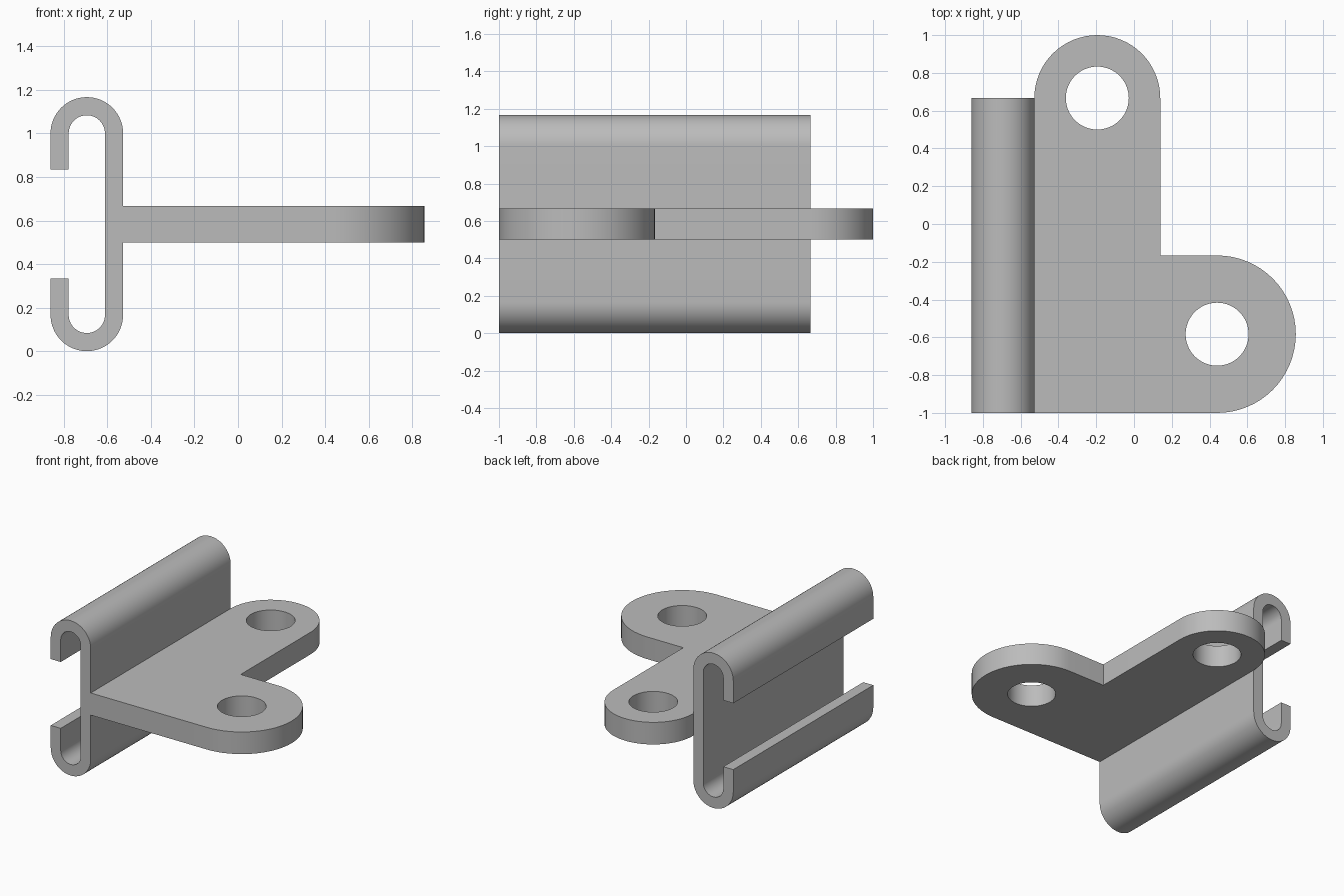
import bpy, bmesh
from math import pi, cos, sin, radians
from mathutils import Vector

cube = bpy.data.objects.get("Cube")
if cube:
    bpy.data.objects.remove(cube)

U = 1 / 12                      # wall thickness of the clip rail
LEFT = -0.861                   # outer face of the clip lips
WALL = LEFT + 4 * U             # rail face that carries the plate

steel = bpy.data.materials.new("grey_metal")
steel.use_nodes = True
steel.diffuse_color = (0.5, 0.5, 0.5, 1)
steel.node_tree.nodes["Principled BSDF"].inputs["Base Color"].default_value = steel.diffuse_color


def arc(cx, cy, r, start, end, steps=32):
    """Points along an arc, angles in degrees."""
    angles = [radians(start + (end - start) * i / steps) for i in range(steps + 1)]
    return [(cx + r * cos(a), cy + r * sin(a)) for a in angles]


def prism(name, outline, place, sweep):
    """Extrude a flat outline; place maps its points into space."""
    bm = bmesh.new()
    face = bm.faces.new([bm.verts.new(place(*p)) for p in outline])
    extruded = bmesh.ops.extrude_face_region(bm, geom=[face])["geom"]
    verts = [v for v in extruded if isinstance(v, bmesh.types.BMVert)]
    bmesh.ops.translate(bm, verts=verts, vec=Vector(sweep))
    bmesh.ops.recalc_face_normals(bm, faces=bm.faces)
    mesh = bpy.data.meshes.new(name)
    bm.to_mesh(mesh)
    bm.free()
    mesh.materials.append(steel)
    obj = bpy.data.objects.new(name, mesh)
    bpy.context.collection.objects.link(obj)
    return obj


def combine(target, other, operation):
    """Apply a boolean and remove the second object."""
    mod = target.modifiers.new(operation.lower(), "BOOLEAN")
    mod.operation, mod.solver, mod.object = operation, "EXACT", other
    bpy.context.view_layer.objects.active = target
    bpy.ops.object.modifier_apply(modifier=mod.name)
    bpy.data.objects.remove(other)


# Clip rail: a C profile with rounded hooks, swept along y
hook_x, low, high = LEFT + 2 * U, 2 * U, 12 * U
profile = [(LEFT, 4 * U)] + arc(hook_x, low, 2 * U, 180, 360)
profile += arc(hook_x, high, 2 * U, 0, 180) + [(LEFT, 10 * U), (LEFT + U, 10 * U)]
profile += arc(hook_x, high, U, 180, 0) + arc(hook_x, low, U, 360, 180) + [(LEFT + U, 4 * U)]
bracket = prism("clip_bracket", profile, lambda x, z: (x, -1, z), (0, 20 * U, 0))

# L-shaped plate with two rounded lobes
back_lobe = (WALL + 4 * U, 8 * U)
side_lobe = (0.44, -1 + 5 * U)
outline = [(WALL, -1)] + arc(*side_lobe, 5 * U, -90, 90)
outline += [(WALL + 8 * U, -2 * U)] + arc(*back_lobe, 4 * U, 0, 180)
plate = prism("lobed_plate", outline, lambda x, y: (x, y, 6 * U), (0, 0, 2 * U))

# Bolt holes
for lobe in (back_lobe, side_lobe):
    hole = prism("hole_cutter", arc(*lobe, 2 * U, 0, 360, 64)[:-1],
                 lambda x, y: (x, y, 5 * U), (0, 0, 4 * U))
    hole.hide_render = True
    combine(plate, hole, "DIFFERENCE")

# Weld the plate to the rail, then round the shading
combine(bracket, plate, "UNION")
bpy.ops.object.select_all(action="DESELECT")
bracket.select_set(True)
bpy.context.view_layer.objects.active = bracket
bpy.ops.object.shade_smooth_by_angle(angle=radians(30))
